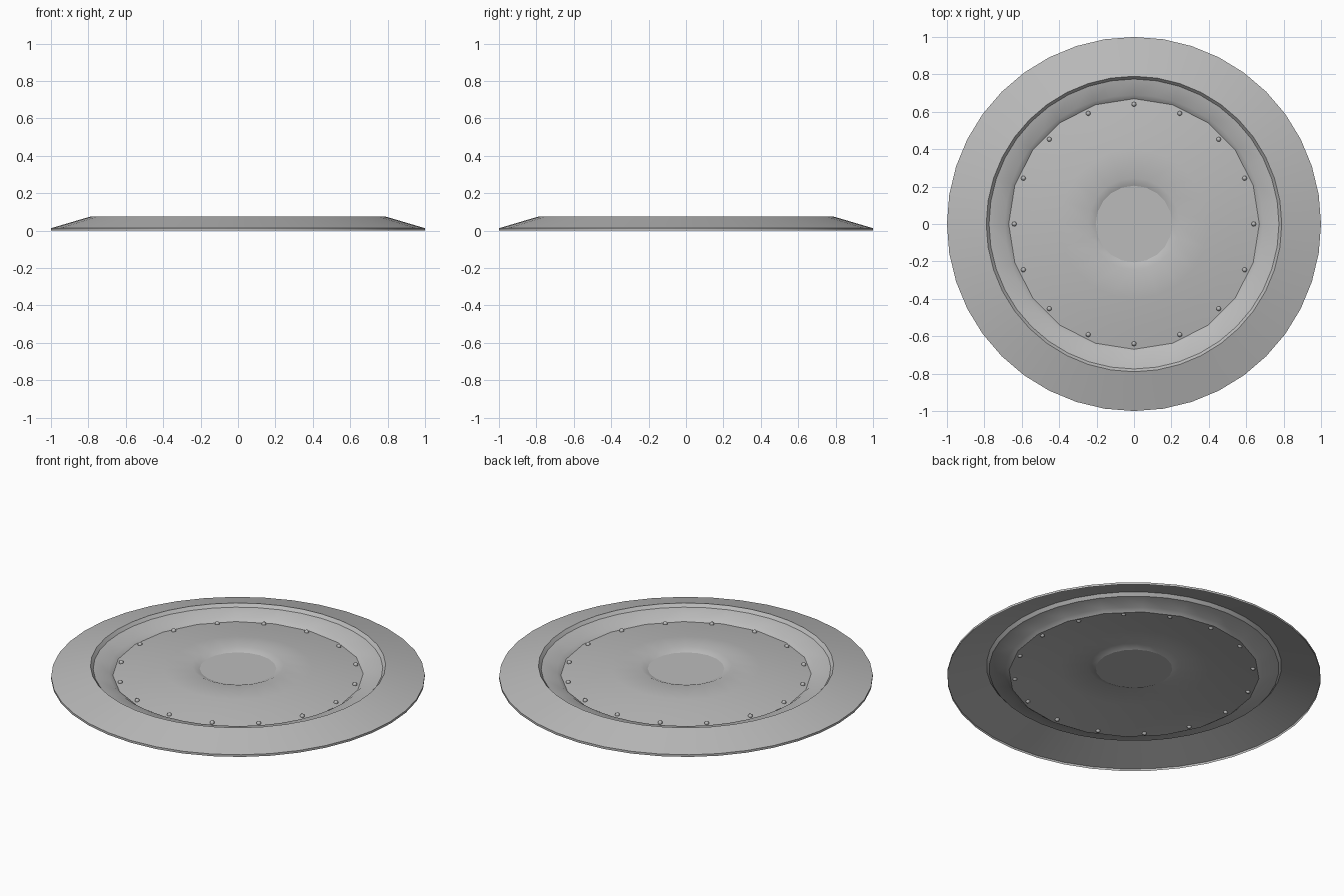
import bpy
import bmesh
from math import cos, sin, pi, radians
from mathutils import Matrix

cube = bpy.data.objects.get("Cube")
if cube:
    bpy.data.objects.remove(cube)

metal = bpy.data.materials.new("grey_metal")
metal.use_nodes = True
grey = (0.5, 0.5, 0.5, 1)
metal.diffuse_color = grey
metal.node_tree.nodes["Principled BSDF"].inputs["Base Color"].default_value = grey


def finish(name, bm, angle):
    mesh = bpy.data.meshes.new(name)
    bm.to_mesh(mesh)
    bm.free()
    mesh.materials.append(metal)
    obj = bpy.data.objects.new(name, mesh)
    bpy.context.collection.objects.link(obj)
    bpy.ops.object.select_all(action="DESELECT")
    obj.select_set(True)
    bpy.context.view_layer.objects.active = obj
    bpy.ops.object.shade_smooth_by_angle(angle=radians(angle))
    return obj


def add_ring(bm, radius, z, sides):
    return [bm.verts.new((radius * cos(2 * pi * i / sides),
                          radius * sin(2 * pi * i / sides), z))
            for i in range(sides)]


def bridge(bm, outer, inner):
    """Join two rings; the inner one may have half as many sides."""
    n, m = len(outer), len(inner)
    step = n // m
    for i in range(m):
        j = (i + 1) % m
        o = [outer[(i * step + k) % n] for k in range(step + 1)]
        if step == 1:
            bm.faces.new((o[0], o[1], inner[j], inner[i]))
        else:
            bm.faces.new((o[0], o[1], inner[i]))
            bm.faces.new((o[1], inner[j], inner[i]))
            bm.faces.new((o[1], o[2], inner[j]))


def spun_sheet(name, profile, angle, capped=False):
    bm = bmesh.new()
    rings = [add_ring(bm, *p) for p in profile]
    for outer, inner in zip(rings, rings[1:]):
        bridge(bm, outer, inner)
    if capped:
        bm.faces.new(rings[-1])
    return finish(name, bm, angle)


# Sloping outer rim with a short skirt, crest lip and stepped channel
spun_sheet("outer_rim", [
    (1.0, 0.0, 40), (1.0, 0.013, 40), (0.79, 0.075, 40),
    (0.775, 0.057, 40), (0.69, 0.038, 40), (0.67, 0.021, 20)], 30)

# Shallow domed panel with a sunken flat centre
spun_sheet("domed_panel", [
    (0.67, 0.021, 20), (0.55, 0.041, 20), (0.4, 0.06, 20),
    (0.245, 0.073, 20), (0.205, 0.056, 20)], 40)
spun_sheet("centre_disc", [(0.205, 0.056, 20)], 30, capped=True)

# Ring of small rivets around the panel edge
bm = bmesh.new()
for i in range(16):
    a = 2 * pi * i / 16
    bmesh.ops.create_uvsphere(
        bm, u_segments=8, v_segments=6, radius=0.013,
        matrix=Matrix.Translation((0.64 * cos(a), 0.64 * sin(a), 0.027)))
finish("rivets", bm, 60)
